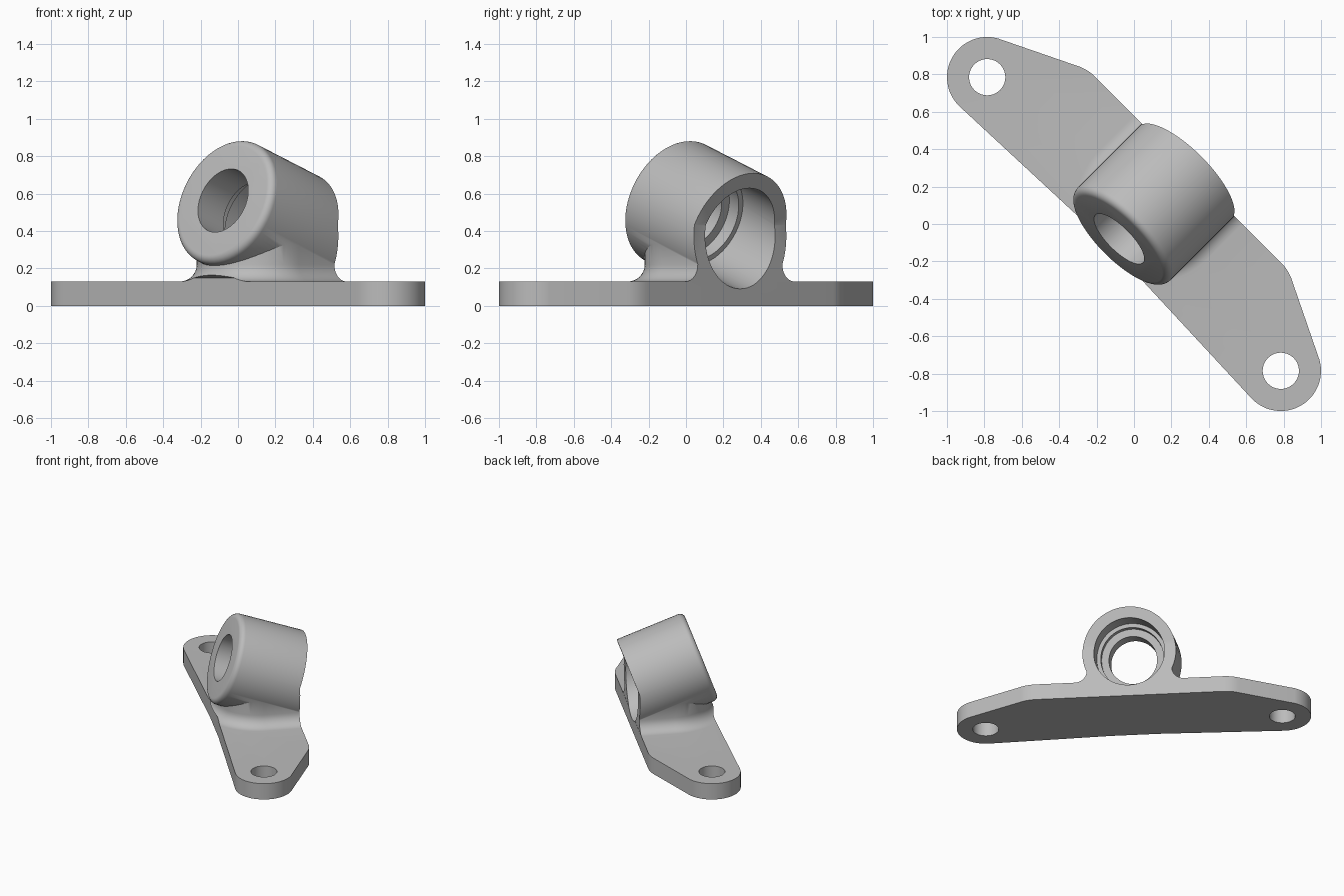
import bpy, bmesh
from math import sin, cos, tan, pi, radians
from mathutils import Matrix

if "Cube" in bpy.data.objects:
    bpy.data.objects.remove(bpy.data.objects["Cube"], do_unlink=True)

TILT = radians(20)
THICK = 0.13
AXIS_Y, AXIS_Z = 0.39, 0.38      # barrel axis at its rear end


def new_object(name, bm):
    bmesh.ops.recalc_face_normals(bm, faces=bm.faces[:])
    mesh = bpy.data.meshes.new(name)
    bm.to_mesh(mesh)
    bm.free()
    ob = bpy.data.objects.new(name, mesh)
    bpy.context.collection.objects.link(ob)
    return ob


def loft(name, rings):
    """Skin closed rings of equal size and cap both ends."""
    bm = bmesh.new()
    loops = [[bm.verts.new(p) for p in ring] for ring in rings]
    n = len(loops[0])
    for a, b in zip(loops, loops[1:]):
        for i in range(n):
            j = (i + 1) % n
            bm.faces.new((a[i], a[j], b[j], b[i]))
    bm.faces.new(loops[0])
    bm.faces.new(loops[-1])
    return new_object(name, bm)


def lathe(name, profile, segments=64):
    """Turn (position, radius) pairs about the tilted barrel axis."""
    place = Matrix.Translation((0, AXIS_Y, AXIS_Z)) @ Matrix.Rotation(-pi / 2 - TILT, 4, 'X')
    turn = [2 * pi * i / segments for i in range(segments)]
    return loft(name, [[place @ Matrix.Translation((r * cos(t), r * sin(t), s)).to_translation()
                        for t in turn] for s, r in profile])


def combine(target, tool, operation):
    mod = target.modifiers.new("combine", 'BOOLEAN')
    mod.object, mod.operation, mod.solver = tool, operation, 'EXACT'
    bpy.context.view_layer.update()
    graph = bpy.context.evaluated_depsgraph_get()
    result = bpy.data.meshes.new_from_object(target.evaluated_get(graph))
    target.modifiers.clear()
    target.data = result
    bpy.data.objects.remove(tool, do_unlink=True)


def arc(cx, cy, r, start, end, steps):
    return [(cx + r * cos(radians(start + (end - start) * i / steps)),
             cy + r * sin(radians(start + (end - start) * i / steps)))
            for i in range(steps + 1)]


# Barrel with a rounded front rim
rim = [(-0.495 - y, 0.31 + x) for x, y in arc(0, 0, 0.04, 90, 0, 6)]
body = lathe("bracket", rim + [(0.3, 0.35)])

# Neck with a round front and a concave fillet at its foot
def neck_ring(offset, z):
    r = 0.32 + offset
    plan = [(r, 0.6)] + arc(0, 0.14, r, 0, -180, 40) + [(-r, 0.6)]
    return [(x, y, z) for x, y in plan]


fillet = [(0.09 * (1 - sin(a)), THICK + 0.09 * (1 - cos(a)))
          for a in [pi / 2 * i / 8 for i in range(9)]]
neck = loft("neck", [neck_ring(o, z) for o, z in [(0.09, 0.05)] + fillet + [(0, 0.34)]])
combine(body, neck, 'UNION')

# Side silhouette that trims the boss: square to the axis above, upright below
def square_cut(s, z):
    y, h = AXIS_Y + s * cos(TILT), AXIS_Z - s * sin(TILT)
    return (y + (z - h) * tan(TILT), z)


side = [(-0.18, 0.03), (-0.18, 0.15), (-0.25, 0.2), square_cut(-0.56, 0.2),
        square_cut(-0.56, 1.2), square_cut(0, 1.2),
        (0.409, AXIS_Z + 0.019 / tan(TILT)), (0.409, 0.03)]
trim = loft("trim", [[(x, y, z) for y, z in side] for x in (-0.6, 0.6)])
combine(body, trim, 'INTERSECT')

# Base plate: rounded lugs, rounded rear shoulders, slightly waisted front
half = ([(0.18, -0.18)] + arc(1.11, 0, 0.215, -92, 60, 24)
        + arc(0.7, 0.155, 0.255, 60, 90, 8))
outline = half + [(-x, y) for x, y in reversed(half)]
plate = loft("plate", [[(x, y, z) for x, y in outline] for z in (0, THICK)])
combine(body, plate, 'UNION')

# Stepped bore
bore = lathe("bore", [(-0.7, 0.18), (-0.33, 0.18), (-0.33, 0.235), (-0.255, 0.235),
                      (-0.255, 0.265), (0.5, 0.265)])
combine(body, bore, 'DIFFERENCE')

# Bolt holes
for side_sign in (-1, 1):
    ring = arc(side_sign * 1.11, 0, 0.097, 0, 360, 40)[:-1]
    hole = loft("hole", [[(x, y, z) for x, y in ring] for z in (-0.1, 0.3)])
    combine(body, hole, 'DIFFERENCE')

# Turn the bracket onto the diagonal
body.data.transform(Matrix.Rotation(-pi / 4, 4, 'Z'))

grey = bpy.data.materials.new("plain grey")
grey.use_nodes = True
colour = (0.5, 0.5, 0.5, 1)
grey.diffuse_color = colour
grey.node_tree.nodes["Principled BSDF"].inputs["Base Color"].default_value = colour
body.data.materials.clear()
body.data.materials.append(grey)
for face in body.data.polygons:
    face.material_index = 0

bpy.ops.object.select_all(action='DESELECT')
body.select_set(True)
bpy.context.view_layer.objects.active = body
bpy.ops.object.shade_smooth_by_angle(angle=radians(30))
